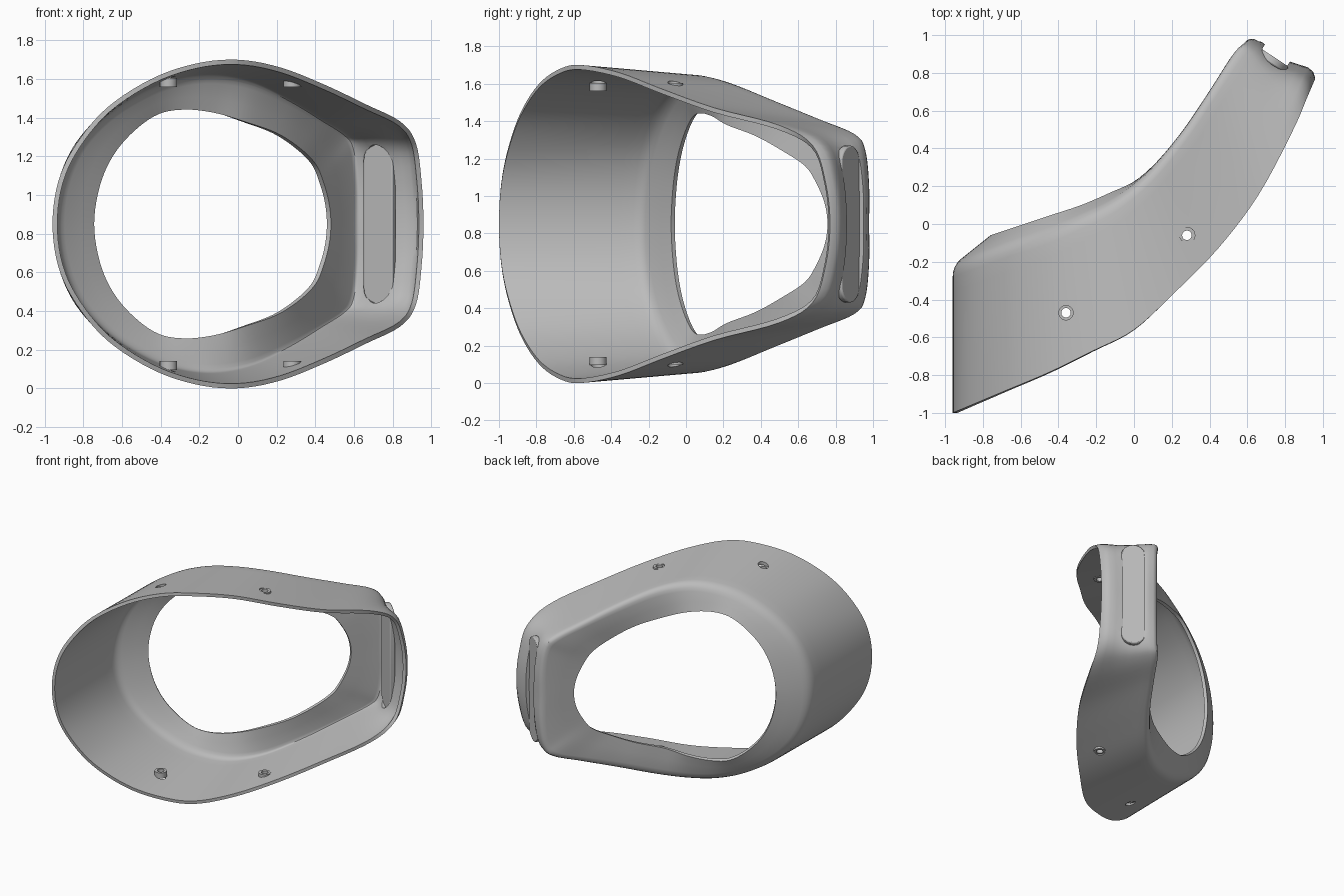
import bpy, bmesh, math
from mathutils import Vector, Matrix

default_cube = bpy.data.objects.get("Cube")
if default_cube:
    bpy.data.objects.remove(default_cube)

MID_Z = 0.85
WALL = 0.025

grey = bpy.data.materials.new("plain grey")
grey.use_nodes = True
colour = (0.5, 0.5, 0.5, 1)
grey.diffuse_color = colour
grey.node_tree.nodes["Principled BSDF"].inputs["Base Color"].default_value = colour


def make_object(name, bm):
    mesh = bpy.data.meshes.new(name)
    bm.to_mesh(mesh)
    bm.free()
    mesh.materials.append(grey)
    obj = bpy.data.objects.new(name, mesh)
    bpy.context.collection.objects.link(obj)
    return obj


def activate(obj):
    bpy.ops.object.select_all(action='DESELECT')
    obj.select_set(True)
    bpy.context.view_layer.objects.active = obj


def smooth(obj, degrees=35):
    activate(obj)
    bpy.ops.object.shade_smooth_by_angle(angle=math.radians(degrees))


def lookup(table, x):
    """Depth along a plan curve, in hundredths."""
    for (xa, ya), (xb, yb) in zip(table, table[1:]):
        if x <= xb:
            return ya + (yb - ya) * (x - xa) / (xb - xa)
    return table[-1][1]


def catmull(a, b, c, d, t):
    return 0.5 * (2 * b + (c - a) * t + (2 * a - 5 * b + 4 * c - d) * t ** 2
                  + (3 * b - a - 3 * c + d) * t ** 3)


# Plan curves (x, y) of the front rim, the rear crease and the opening
rim_plan = [(-96, -100), (-39, -76), (0, -56), (35, -24), (60, 5), (80, 40), (96, 77)]
crease_plan = [(-96, -22), (-71, -13), (-44, -4), (-29, 3), (-2, 17),
               (19, 40), (35, 63), (53, 92), (61, 100)]
opening_plan = [(-76, -6), (-28, 10), (0, 22), (25, 45), (46, 77)]

# Upper half outlines (x, height above the middle), from -x over the top to +x
rim = [(-96, 0), (-93, 22), (-84, 41), (-68, 60), (-45, 75), (-22, 83), (0, 85),
       (22, 81), (45, 72), (66, 62), (84, 53), (92, 42), (95, 22), (96, 0)]
crease = [(-96, 0), (-93, 22), (-84, 42), (-68, 59), (-47, 72), (-28, 78), (-10, 79),
          (8, 75), (26, 66), (42, 56), (54, 48), (59, 40), (61, 21), (61, 0)]
opening = [(-76, 0), (-73, 20), (-66, 36), (-55, 49), (-42, 58), (-28, 60), (-13, 58),
           (2, 53), (18, 47), (30, 39), (38, 31), (42, 22), (45, 11), (46, 0)]


def ring(half, plan, steps=5):
    """Mirror a half outline in z, and smooth it into a closed ring."""
    full = half + [(x, -z) for x, z in half[-2:0:-1]]
    pts = [Vector((x, lookup(plan, x), z)) / 100 for x, z in full]
    n = len(pts)
    return [catmull(pts[i - 1], pts[i], pts[(i + 1) % n], pts[(i + 2) % n], k / steps)
            + Vector((0, 0, MID_Z)) for i in range(n) for k in range(steps)]


# Shell: side wall, rounded crease and rear flange lofted through the rings
END_NORMAL = Vector((0.55, 0.835, 0))
end_profile = [(0, 0), (0.07, 0.024), (0.16, 0.028), (0.27, 0.014), (0.4, 0),
               (0.55, -0.006), (0.7, 0), (0.82, 0.006)]


def shell_section(a, b, c):
    end = max(0, min(1, (a.x - 0.8) / 0.13))
    section = [a.lerp(b, s) + END_NORMAL * bulge * end for s, bulge in end_profile]
    p, q = b + (a - b).normalized() * 0.06, b + (c - b).normalized() * 0.06
    for k in range(5):
        t = k / 4
        section.append(p.lerp(b, t).lerp(b.lerp(q, t), t))
    section += [b.lerp(c, 0.65), c]
    return section


bm = bmesh.new()
columns = [[bm.verts.new(p) for p in shell_section(*abc)]
           for abc in zip(ring(rim, rim_plan), ring(crease, crease_plan),
                          ring(opening, opening_plan))]
for left, right in zip(columns, columns[1:] + columns[:1]):
    for j in range(len(left) - 1):
        bm.faces.new((left[j], right[j], right[j + 1], left[j + 1]))
shell = make_object("shell", bm)
thick = shell.modifiers.new("thickness", 'SOLIDIFY')
thick.thickness = WALL
thick.offset = -1


# Pill-shaped slab, standing upright and facing the end wall
def pill(name, centre, radius, half_length, depth):
    bm = bmesh.new()
    straight = half_length - radius
    verts = []
    for k in range(26):
        a = math.pi * (k if k < 13 else k - 1) / 12
        lift = straight if k < 13 else -straight
        verts.append(bm.verts.new((radius * math.cos(a), radius * math.sin(a) + lift, -depth / 2)))
    face = bm.faces.new(verts)
    top = bmesh.ops.extrude_face_region(bm, geom=[face])["geom"]
    bmesh.ops.translate(bm, vec=(0, 0, depth),
                        verts=[v for v in top if isinstance(v, bmesh.types.BMVert)])
    bmesh.ops.recalc_face_normals(bm, faces=bm.faces)
    up = Vector((0, 0, 1))
    n = END_NORMAL.normalized()
    turn = Matrix((up.cross(n), up, n)).transposed().to_4x4()
    bm.transform(Matrix.Translation(centre) @ turn)
    return make_object(name, bm)


# Hollow screw post
def tube(name, x, y, z_low, z_high, outer, inner, sides=24):
    bm = bmesh.new()
    loops = [[bm.verts.new((x + r * math.cos(2 * math.pi * k / sides),
                            y + r * math.sin(2 * math.pi * k / sides), z))
              for k in range(sides)]
             for r, z in ((outer, z_low), (outer, z_high), (inner, z_high), (inner, z_low))]
    for a, b in zip(loops, loops[1:] + loops[:1]):
        for k in range(sides):
            m = (k + 1) % sides
            bm.faces.new((a[k], a[m], b[m], b[k]))
    bmesh.ops.recalc_face_normals(bm, faces=bm.faces)
    return make_object(name, bm)


def cylinder(name, x, y, radius):
    bm = bmesh.new()
    bmesh.ops.create_cone(bm, cap_ends=True, segments=24, radius1=radius, radius2=radius,
                          depth=3, matrix=Matrix.Translation((x, y, MID_Z)))
    return make_object(name, bm)


# Cut the slot and the screw holes
slot_centre = Vector((0.74, 0.875, MID_Z))
cutters = [pill("slot_cutter", slot_centre, 0.08, 0.41, 0.3)]
posts = {"right": (-0.36, -0.47), "left": (0.28, -0.06)}
for side, (x, y) in posts.items():
    cutters.append(cylinder(side + "_hole_cutter", x, y, 0.038))
for cutter in cutters:
    cutter.hide_render = True
    cut = shell.modifiers.new(cutter.name, 'BOOLEAN')
    cut.operation = 'DIFFERENCE'
    cut.solver = 'EXACT'
    cut.object = cutter
activate(shell)
for modifier in list(shell.modifiers):
    bpy.ops.object.modifier_apply(modifier=modifier.name)
for cutter in cutters:
    bpy.data.objects.remove(cutter)
smooth(shell)

# Slot floor with a softened edge
floor = pill("slot_floor", slot_centre - END_NORMAL * 0.012, 0.09, 0.42, 0.04)
edge = floor.modifiers.new("edge", 'BEVEL')
edge.width = 0.008
edge.segments = 2
smooth(floor)

# Screw posts, mirrored top and bottom
for side, (x, y) in posts.items():
    for level, sign in (("upper", 1), ("lower", -1)):
        low, high = sorted((MID_Z + sign * 0.71, MID_Z + sign * 0.755))
        smooth(tube(f"{side}_{level}_post", x, y, low, high, 0.045, 0.025))
